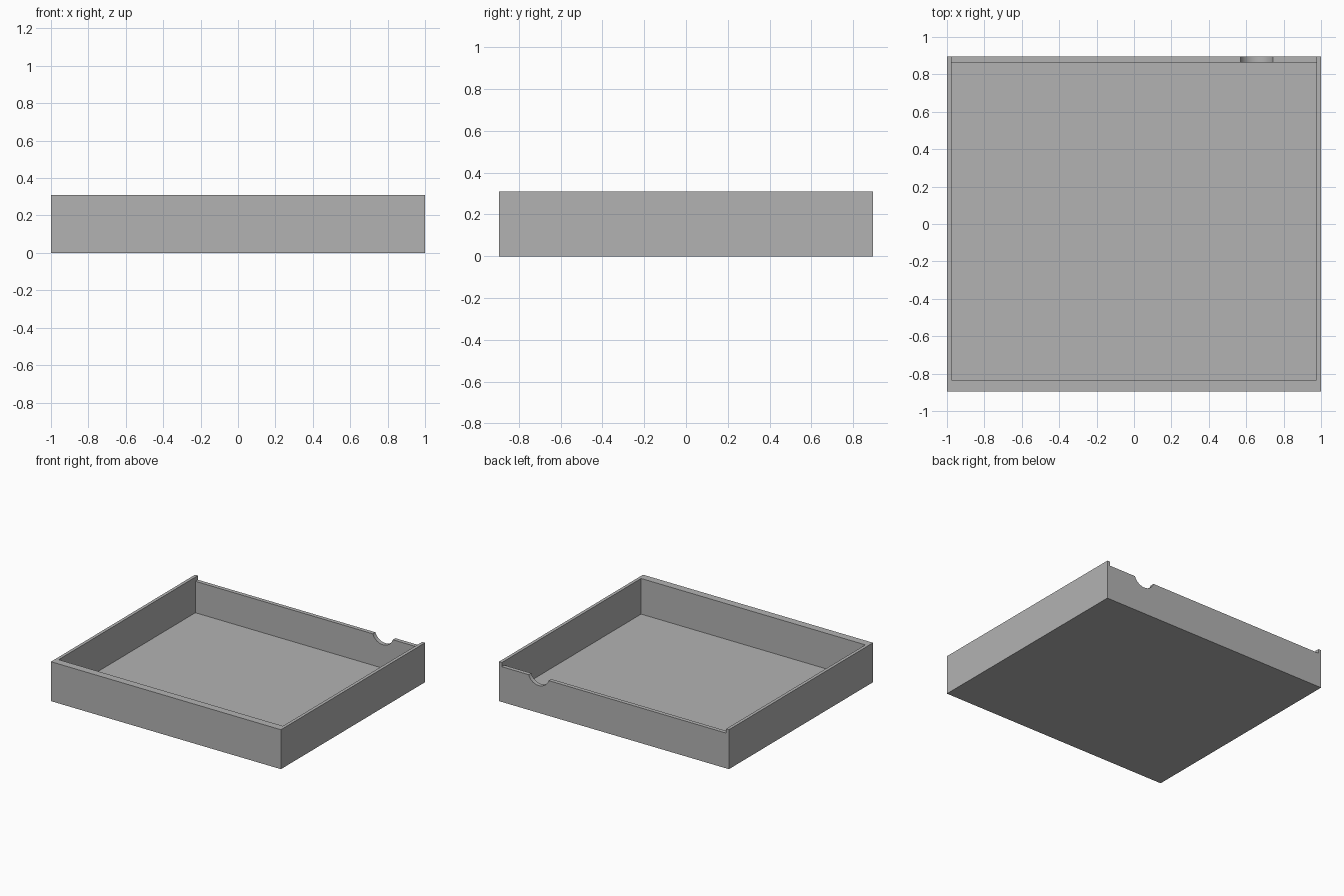
import bpy
import math

cube = bpy.data.objects.get("Cube")
if cube:
    bpy.data.objects.remove(cube, do_unlink=True)

WIDTH, DEPTH, HEIGHT = 2.0, 1.79, 0.31
SIDE, FRONT, BACK, FLOOR = 0.025, 0.06, 0.032, 0.03
BACK_TOP = 0.277
X, Y = WIDTH / 2, DEPTH / 2

grey = bpy.data.materials.new("plain grey")
grey.use_nodes = True
grey.diffuse_color = (0.45, 0.45, 0.45, 1)
grey.node_tree.nodes["Principled BSDF"].inputs["Base Color"].default_value = grey.diffuse_color


def box(name, low, high):
    """Box between two opposite corners."""
    centre = [(a + b) / 2 for a, b in zip(low, high)]
    bpy.ops.mesh.primitive_cube_add(size=1, location=centre)
    obj = bpy.context.object
    obj.name = name
    obj.scale = [b - a for a, b in zip(low, high)]
    bpy.ops.object.transform_apply(location=True, rotation=False, scale=True)
    return obj


def cut(target, cutter):
    """Subtract the cutter from the target and discard it."""
    cutter.hide_render = True
    mod = target.modifiers.new("cut", "BOOLEAN")
    mod.operation, mod.solver, mod.object = "DIFFERENCE", "EXACT", cutter
    bpy.context.view_layer.objects.active = target
    bpy.ops.object.modifier_apply(modifier=mod.name)
    bpy.data.objects.remove(cutter, do_unlink=True)


# Outer block of the tray
tray = box("open_tray", (-X, -Y, 0), (X, Y, HEIGHT))
tray.data.materials.append(grey)

# Hollow interior, with a thicker front wall
cut(tray, box("cavity_cutter", (-X + SIDE, -Y + FRONT, FLOOR), (X - SIDE, Y - BACK, 1)))

# Lowered back wall, open between the side walls for a sliding lid
cut(tray, box("lid_opening_cutter", (-X + SIDE, Y - 0.2, BACK_TOP), (X - SIDE, Y + 0.2, 1)))

# Rounded finger notch in the back wall
bpy.ops.mesh.primitive_cylinder_add(vertices=64, radius=0.092, depth=0.2,
                                    location=(0.655, Y, 0.307),
                                    rotation=(math.pi / 2, 0, 0))
cut(tray, bpy.context.object)

# Smooth the notch, keep the box edges sharp
bpy.ops.object.select_all(action="DESELECT")
tray.select_set(True)
bpy.context.view_layer.objects.active = tray
bpy.ops.object.shade_smooth_by_angle(angle=math.radians(30))
